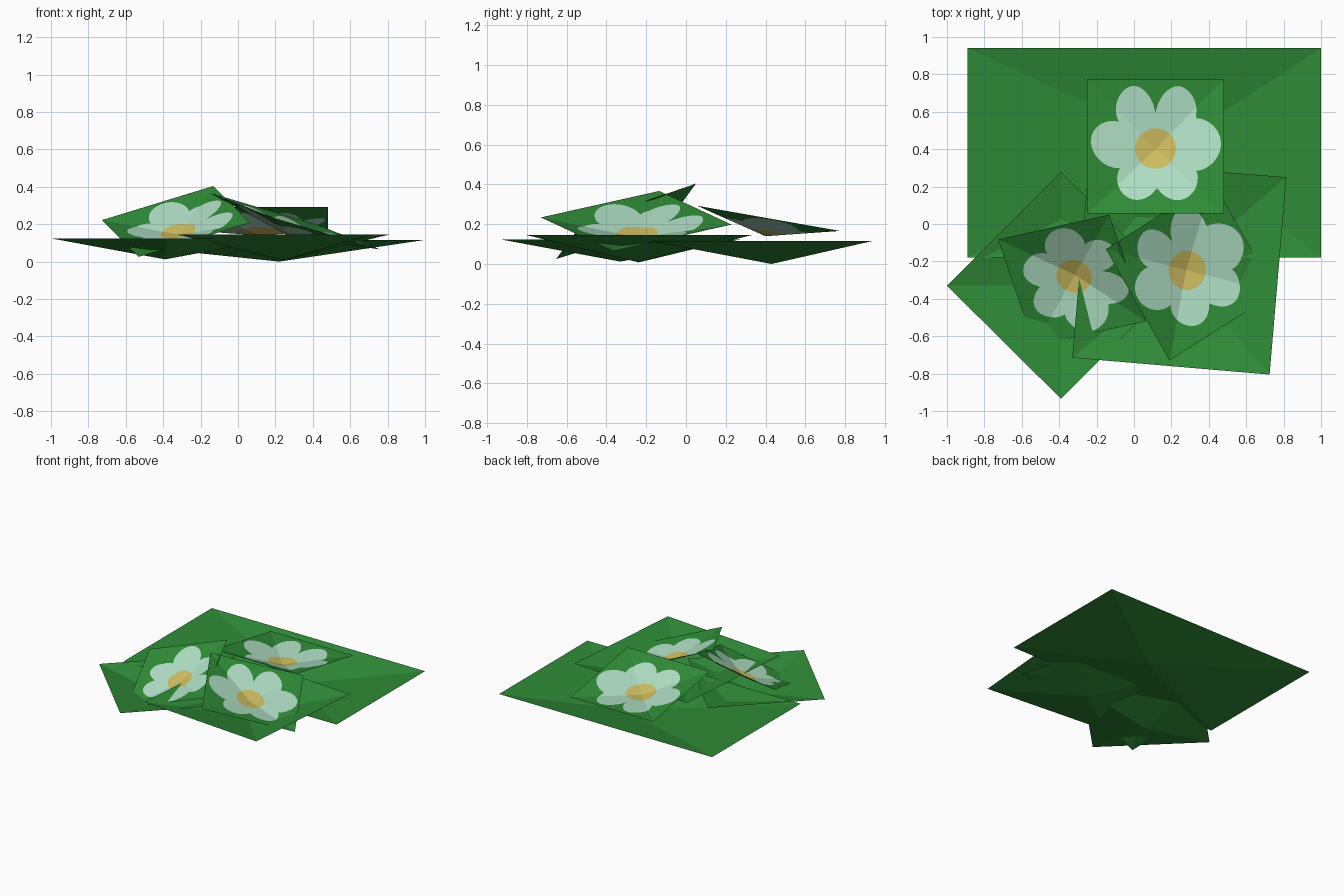
import bpy, bmesh, math
from mathutils import Vector

cube = bpy.data.objects.get("Cube")
if cube:
    bpy.data.objects.remove(cube, do_unlink=True)


def make_material(name, rgb):
    mat = bpy.data.materials.new(name)
    mat.use_nodes = True
    mat.diffuse_color = (*rgb, 1)
    mat.node_tree.nodes["Principled BSDF"].inputs["Base Color"].default_value = (*rgb, 1)
    return mat


green = make_material("leaf_green", (0.028, 0.26, 0.038))
white = make_material("petal_white", (0.43, 0.73, 0.55))
yellow = make_material("centre_yellow", (0.61, 0.51, 0.115))


def finish(name, bm, materials):
    mesh = bpy.data.meshes.new(name)
    bm.to_mesh(mesh)
    bm.free()
    for mat in materials:
        mesh.materials.append(mat)
    bpy.context.collection.objects.link(bpy.data.objects.new(name, mesh))


# Leaves: shallow dished sheets, level rim sinking to one low point
def leaf(name, corners, rim, low_point):
    bm = bmesh.new()
    ring = [bm.verts.new((x, y, rim)) for x, y in corners]
    low = bm.verts.new(low_point)
    for i in range(4):
        bm.faces.new((ring[i], ring[(i + 1) % 4], low))
    finish(name, bm, [green])


leaf("back_leaf", [(-0.89, -0.18), (1, -0.18), (1, 0.94), (-0.89, 0.94)],
     0.116, (0.22, 0.43, 0))
leaf("right_leaf", [(-0.39, -0.935), (0.215, -0.33), (-0.39, 0.28), (-1, -0.33)],
     0.124, (-0.39, -0.33, 0.012))
leaf("left_leaf", [(-0.33, -0.715), (0.725, -0.805), (0.815, 0.25), (-0.24, 0.335)],
     0.146, (0.243, -0.238, 0.008))

# Petal outline: angle and radius of alternating tips and notches
OUTLINE = [(4, .96), (37, .72), (66, .97), (90, .52), (113, .97), (144, .66),
           (172, .95), (210, .60), (243, .85), (272, .58), (301, .88), (330, .69)]


def petal_radius(deg):
    deg = (deg - 4) % 360 + 4
    for i, (a, r) in enumerate(OUTLINE):
        b, s = OUTLINE[(i + 1) % 12]
        b = b if b > a else b + 360
        if a <= deg <= b:
            t = (deg - a) / (b - a)
            if i % 2:                       # notch rising to a tip
                return r + (s - r) * math.sin(t * math.pi / 2) ** 0.8
            return s + (r - s) * math.sin((1 - t) * math.pi / 2) ** 0.8
    return 0.7


# Flowers: dished square sheets cut into centre, petals and green surround
def flower(name, origin, u_corner, v_corner, step=3):
    o, pu, pv = Vector(origin), Vector(u_corner), Vector(v_corner)
    u, v = (pu - o) / 2, (pv - o) / 2
    middle = o + u + v
    depth = u.cross(v).normalized() * u.length * 0.25
    bm = bmesh.new()

    def point(r, c, s):
        a, b = r * c, r * s
        return bm.verts.new(middle + u * a + v * b - depth * (1 - max(abs(a), abs(b))))

    centre = point(0, 0, 0)
    rings = [[], [], []]
    for deg in range(0, 360, step):
        c, s = math.cos(math.radians(deg)), math.sin(math.radians(deg))
        edge = 1 / max(abs(c), abs(s))
        for ring, r in zip(rings, (0.30, petal_radius(deg), edge)):
            ring.append(point(r, c, s))
    count = len(rings[0])
    for i in range(count):
        j = (i + 1) % count
        bm.faces.new((centre, rings[0][i], rings[0][j])).material_index = 2
        for k, index in ((0, 1), (1, 0)):
            face = bm.faces.new((rings[k][i], rings[k + 1][i], rings[k + 1][j], rings[k][j]))
            face.material_index = index
    finish(name, bm, [green, white, yellow])


flower("back_flower", (-0.25, 0.055, 0.293), (0.48, 0.055, 0.293), (-0.25, 0.775, 0.166))
flower("right_flower", (-0.727, -0.083, 0.222), (-0.532, -0.653, 0.025), (-0.132, 0.05, 0.404))
flower("left_flower", (0.19, -0.73, 0.234), (0.76, -0.366, 0.065), (-0.15, -0.135, 0.367))
